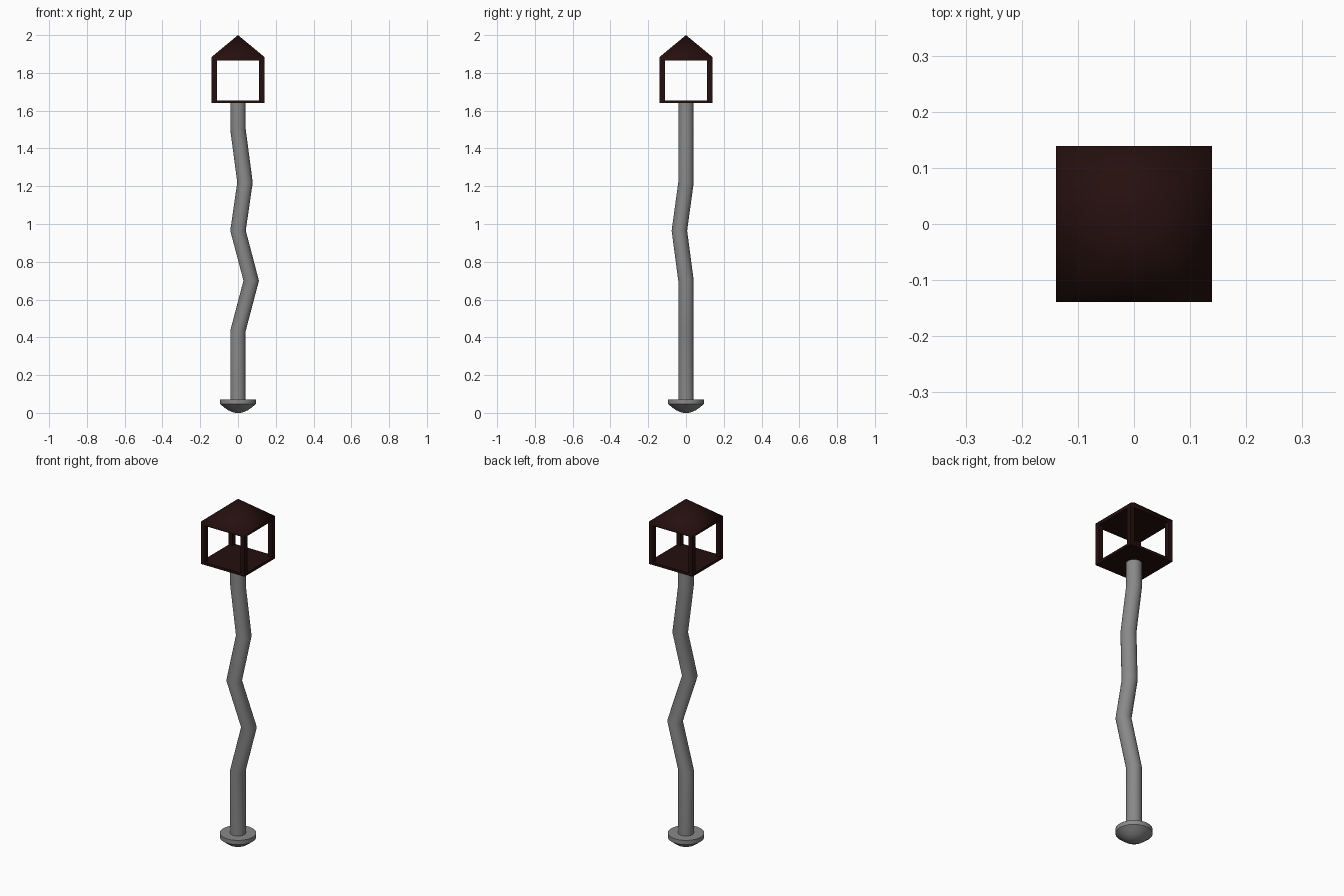
import bpy, bmesh, math

if "Cube" in bpy.data.objects:
    bpy.data.objects.remove(bpy.data.objects["Cube"])

def material(name, rgb):
    m = bpy.data.materials.new(name)
    m.diffuse_color = (*rgb, 1)
    m.use_nodes = True
    m.node_tree.nodes["Principled BSDF"].inputs["Base Color"].default_value = m.diffuse_color
    return m

GREY = material("grey metal", (0.25, 0.25, 0.25))
MAROON = material("dark maroon", (0.018, 0.0048, 0.0045))

def make(name, bm, mat, angle=None):
    bmesh.ops.recalc_face_normals(bm, faces=bm.faces)
    me = bpy.data.meshes.new(name)
    bm.to_mesh(me)
    bm.free()
    me.materials.append(mat)
    ob = bpy.data.objects.new(name, me)
    bpy.context.collection.objects.link(ob)
    if angle:
        bpy.ops.object.select_all(action='DESELECT')
        ob.select_set(True)
        bpy.context.view_layer.objects.active = ob
        bpy.ops.object.shade_smooth_by_angle(angle=math.radians(angle))
    return ob

def loft(name, rings, sides, mat, angle=None, turn=0.0):
    """Stack horizontal rings (x, y, z, radius) and cap both ends."""
    bm = bmesh.new()
    loops = []
    for x, y, z, r in rings:
        loops.append([bm.verts.new((x + r * math.cos(turn + math.tau * i / sides),
                                    y + r * math.sin(turn + math.tau * i / sides), z))
                      for i in range(sides)])
    for a, b in zip(loops, loops[1:]):
        for i in range(sides):
            j = (i + 1) % sides
            bm.faces.new((a[i], a[j], b[j], b[i]))
    bm.faces.new(loops[0])
    bm.faces.new(loops[-1])
    bmesh.ops.remove_doubles(bm, verts=bm.verts, dist=1e-5)
    return make(name, bm, mat, angle)

def box(name, x0, x1, y0, y1, z0, z1, mat):
    bm = bmesh.new()
    bmesh.ops.create_cube(bm, size=1)
    for v in bm.verts:
        v.co = (x1 if v.co.x > 0 else x0, y1 if v.co.y > 0 else y0, z1 if v.co.z > 0 else z0)
    return make(name, bm, mat)

# rounded foot with a flat rim
foot = [(0.012, 0.0), (0.03, 0.004), (0.052, 0.014), (0.074, 0.03),
        (0.095, 0.047), (0.095, 0.072)]
loft("foot", [(0, 0, z, r) for r, z in foot], 32, GREY, 35)

# crooked pole
path = [(0, 0, 0.06), (0, 0, 0.435), (0.07, 0, 0.70), (0, -0.035, 0.965),
        (0.037, 0, 1.22), (0, 0, 1.50), (0, 0, 1.642)]
loft("pole", [(x, y, z, 0.041) for x, y, z in path], 24, GREY, 35)

# lantern floor and corner posts
H, T = 0.139, 0.027
box("lantern_floor", -H, H, -H, H, 1.64, 1.655, MAROON)
for sx, side in ((-1, "left"), (1, "right")):
    for sy, end in ((-1, "front"), (1, "back")):
        xs = sorted((sx * H, sx * (H - T)))
        ys = sorted((sy * H, sy * (H - T)))
        box(f"lantern_post_{end}_{side}", *xs, *ys, 1.65, 1.87, MAROON)

# pyramid roof with a thin eave
R = H * math.sqrt(2)
loft("lantern_roof", [(0, 0, 1.866, R), (0, 0, 1.885, R), (0, 0, 2.0, 1e-7)],
     4, MAROON, 65, math.pi / 4)
